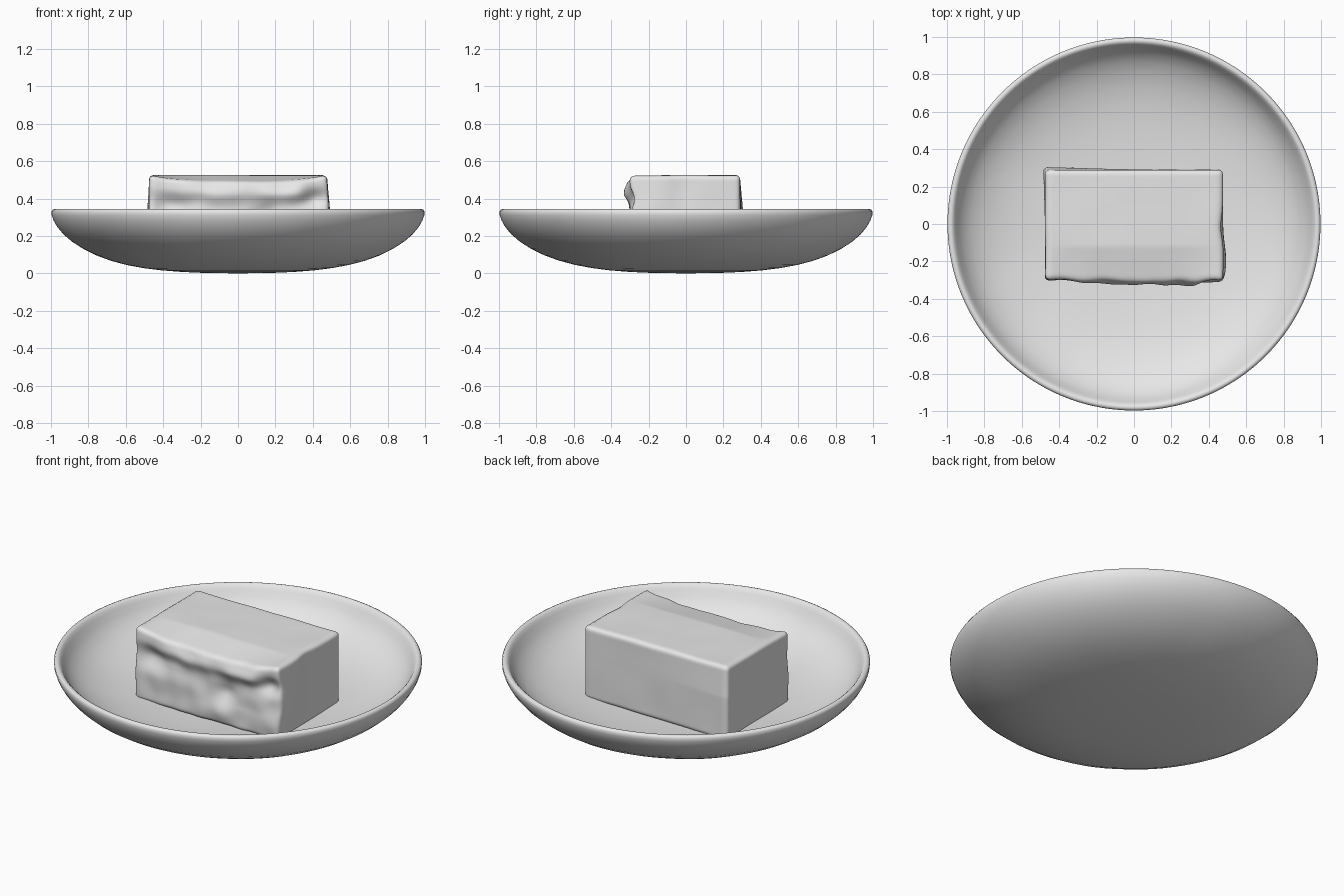
import bpy, bmesh
from math import exp, radians, tau
from mathutils import Vector, noise

default = bpy.data.objects.get("Cube")
if default:
    bpy.data.objects.remove(default, do_unlink=True)

# One plain clay grey for everything
clay = bpy.data.materials.new("clay_grey")
clay.use_nodes = True
clay.diffuse_color = (0.8, 0.8, 0.8, 1)
clay.node_tree.nodes["Principled BSDF"].inputs["Base Color"].default_value = (0.8, 0.8, 0.8, 1)


def finish(bm, name):
    bmesh.ops.recalc_face_normals(bm, faces=bm.faces)
    mesh = bpy.data.meshes.new(name)
    bm.to_mesh(mesh)
    bm.free()
    mesh.materials.append(clay)
    for poly in mesh.polygons:
        poly.use_smooth = True
    obj = bpy.data.objects.new(name, mesh)
    bpy.context.collection.objects.link(obj)
    return obj


def bump(a, b, ca, cb, sa, sb):
    """Soft hill of height 1 centred on (ca, cb)."""
    return exp(-((a - ca) / sa) ** 2 - ((b - cb) / sb) ** 2)


# Shallow dish: outer wall, rounded rim, inner wall and floor
profile = [(0, 0), (0.2, 0.002), (0.41, 0.013), (0.6, 0.042), (0.76, 0.09),
           (0.9, 0.17), (0.975, 0.25), (1.003, 0.32), (0.995, 0.343),
           (0.972, 0.346), (0.955, 0.325), (0.92, 0.25), (0.82, 0.175),
           (0.65, 0.12), (0.42, 0.095), (0.2, 0.087), (0, 0.085)]
bm = bmesh.new()
ring = [bm.verts.new((r, 0, z)) for r, z in profile]
edges = [bm.edges.new(pair) for pair in zip(ring, ring[1:])]
bmesh.ops.spin(bm, geom=ring + edges, cent=(0, 0, 0), axis=(0, 0, 1),
               angle=tau, steps=96)
bmesh.ops.remove_doubles(bm, verts=bm.verts, dist=0.0005)
# Faint hand-made unevenness away from the rim
for v in bm.verts:
    if 0.02 < v.co.z < 0.3:
        v.co.z += 0.004 * noise.noise(v.co * 4)
dish = finish(bm, "dish")
dish.modifiers.new("smooth", "SUBSURF").levels = 1
dish.modifiers["smooth"].render_levels = 1

# Block: fine box with rounded edges
low, high = Vector((-0.475, -0.3, 0.09)), Vector((0.475, 0.29, 0.525))
size, middle, radius = high - low, (low + high) / 2, 0.025
bm = bmesh.new()
bmesh.ops.create_cube(bm, size=1)
bmesh.ops.subdivide_edges(bm, edges=bm.edges, cuts=44, use_grid_fill=True)
for v in bm.verts:
    p = Vector(c * s + m for c, s, m in zip(v.co, size, middle))
    core = Vector(min(max(c, a + radius), b - radius) for c, a, b in zip(p, low, high))
    p = core + (p - core).normalized() * radius
    x, y, z = p
    front = min(max((-0.12 - y) / 0.16, 0), 1)
    right = min(max((x - 0.36) / 0.1, 0), 1)
    top = min(max((z - 0.35) / 0.15, 0), 1)
    # Broken front: overhanging lip with hollows torn out beneath it
    push = 0.028 * bump(x, z, -0.02, 0.45, 0.26, 0.06)
    push += 0.028 * bump(x, z, 0.3, 0.44, 0.09, 0.06)
    push += 0.015 * bump(x, z, 0.1, 0.17, 0.35, 0.08)
    push -= 0.035 * bump(x, z, -0.36, 0.36, 0.08, 0.07)
    push -= 0.03 * bump(x, z, 0.13, 0.29, 0.07, 0.06)
    push -= 0.04 * bump(x, z, 0.41, 0.40, 0.06, 0.06)
    push += 0.012 * noise.noise(Vector((x * 9, 0, z * 9)))
    p.y -= front * push
    # Sagging front top edge
    p.z -= top * front * 0.03 * max(0, 1 - (x / 0.46) ** 4)
    # Right end swells low down and is pinched near the middle
    p.x += right * (0.018 * bump(y, z, -0.2, 0.3, 0.12, 0.15)
                    - 0.012 * bump(y, z, -0.02, 0.45, 0.07, 0.15))
    # Slight spread at the foot and general softness
    if y > 0 and x < 0:
        p.y += 0.015 * (1 - top) * (-x / 0.475) * (y / 0.29)
        p.x -= 0.01 * (1 - top) * (y / 0.29) * (-x / 0.475)
    p += noise.noise_vector(p * 5) * 0.003
    v.co = p
block = finish(bm, "block")
